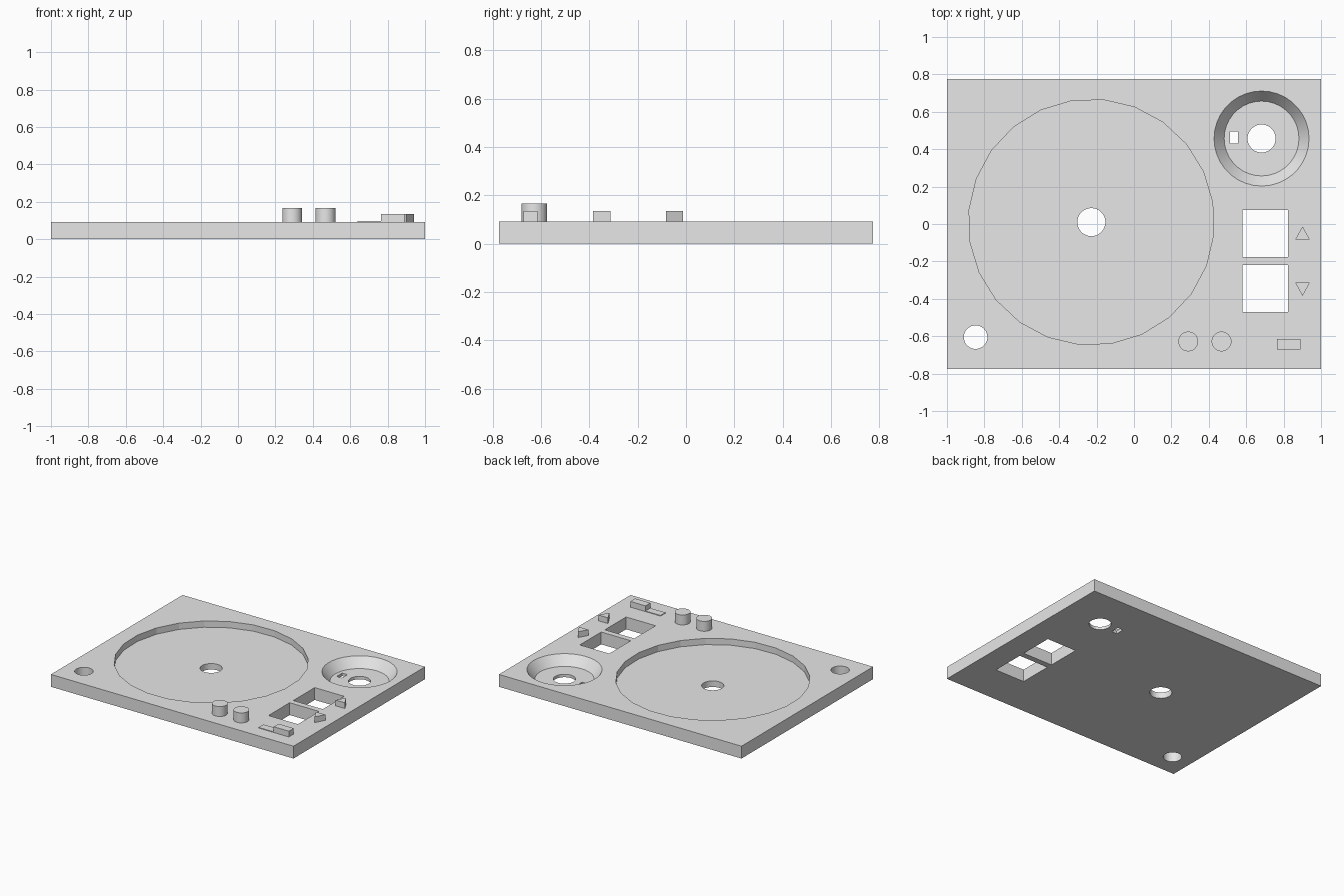
import bpy
import bmesh
from math import radians
from mathutils import Matrix, Vector

cube = bpy.data.objects.get("Cube")
if cube:
    bpy.data.objects.remove(cube, do_unlink=True)

grey = bpy.data.materials.new("plain grey")
grey.use_nodes = True
grey.diffuse_color = (0.8, 0.8, 0.8, 1)
grey.node_tree.nodes["Principled BSDF"].inputs["Base Color"].default_value = (0.8, 0.8, 0.8, 1)

TOP = 0.092      # height of the deck surface


def finish(name, bm):
    mesh = bpy.data.meshes.new(name)
    bmesh.ops.recalc_face_normals(bm, faces=bm.faces)
    bm.to_mesh(mesh)
    bm.free()
    mesh.materials.append(grey)
    obj = bpy.data.objects.new(name, mesh)
    bpy.context.collection.objects.link(obj)
    return obj


def box(name, x0, x1, y0, y1, z0, z1):
    bm = bmesh.new()
    bmesh.ops.create_cube(bm, size=1)
    bm.transform(Matrix.Translation(((x0 + x1) / 2, (y0 + y1) / 2, (z0 + z1) / 2))
                 @ Matrix.Diagonal((x1 - x0, y1 - y0, z1 - z0, 1)))
    return finish(name, bm)


def cone(name, x, y, r0, r1, z0, z1, sides=36, turn=0):
    bm = bmesh.new()
    bmesh.ops.create_cone(bm, cap_ends=True, segments=sides,
                          radius1=r0, radius2=r1, depth=z1 - z0)
    bm.transform(Matrix.Translation((x, y, (z0 + z1) / 2)) @ Matrix.Rotation(radians(turn), 4, "Z"))
    return finish(name, bm)


def prism(name, points, z0, z1):
    bm = bmesh.new()
    face = bm.faces.new([bm.verts.new((x, y, z0)) for x, y in points])
    side = bmesh.ops.extrude_face_region(bm, geom=[face])["geom"]
    bmesh.ops.translate(bm, vec=Vector((0, 0, z1 - z0)),
                        verts=[v for v in side if isinstance(v, bmesh.types.BMVert)])
    return finish(name, bm)


def select(obj):
    bpy.ops.object.select_all(action="DESELECT")
    obj.select_set(True)
    bpy.context.view_layer.objects.active = obj


def smooth(obj):
    select(obj)
    bpy.ops.object.shade_smooth_by_angle(angle=radians(13))


# Deck slab with its recesses, windows and through holes
deck = box("deck", -1, 1, -0.775, 0.775, 0, TOP)
cutters = [
    cone("platter_cutter", -0.228, 0.01, 0.657, 0.657, 0.045, 0.2, 24, 9.3),
    cone("dish_cutter", 0.682, 0.457, 0.2, 0.308, 0.022, 0.162),
    cone("spindle_cutter", -0.228, 0.01, 0.075, 0.075, -0.1, 0.2),
    cone("dish_hole_cutter", 0.682, 0.457, 0.075, 0.075, -0.1, 0.2),
    cone("corner_hole_cutter", -0.847, -0.605, 0.063, 0.063, -0.1, 0.2),
    box("slot_cutter", 0.513, 0.556, 0.43, 0.495, -0.1, 0.2),
    box("rear_window_cutter", 0.58, 0.823, -0.177, 0.075, -0.1, 0.2),
    box("front_window_cutter", 0.58, 0.823, -0.47, -0.22, -0.1, 0.2),
]
select(deck)
for cutter in cutters:
    cut = deck.modifiers.new(cutter.name, "BOOLEAN")
    cut.operation = "DIFFERENCE"
    cut.solver = "EXACT"
    cut.object = cutter
    bpy.ops.object.modifier_apply(modifier=cut.name)
for cutter in cutters:
    bpy.data.objects.remove(cutter, do_unlink=True)
smooth(deck)

# Two round knobs
for side, x in (("right", 0.29), ("left", 0.468)):
    smooth(cone(side + "_knob", x, -0.628, 0.053, 0.053, TOP, 0.166))

# Arrow buttons, pointing to the back and to the front
for name, base, tip in (("rear_arrow_button", -0.083, -0.013),
                        ("front_arrow_button", -0.313, -0.385)):
    prism(name, [(0.862, base), (0.94, base), (0.901, tip)], TOP, 0.135)

# Slide switch and its thin track
box("switch_track", 0.64, 0.765, -0.672, -0.615, TOP, 0.097)
box("slide_switch", 0.765, 0.89, -0.672, -0.615, TOP, 0.135)
